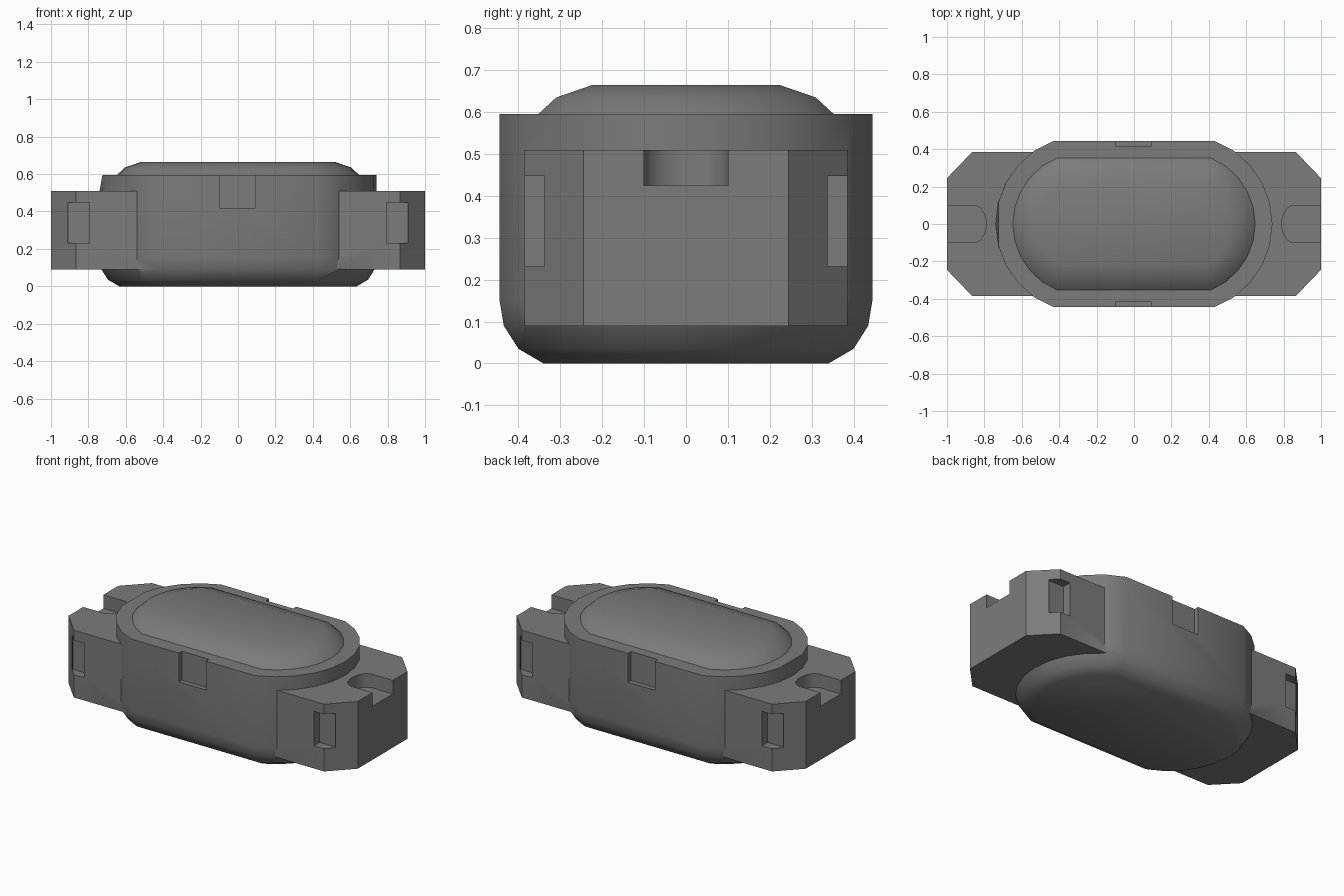
import bpy, bmesh, math

if "Cube" in bpy.data.objects:
    bpy.data.objects.remove(bpy.data.objects["Cube"], do_unlink=True)

grey = bpy.data.materials.new("mid grey")
grey.use_nodes = True
grey.diffuse_color = (0.2, 0.2, 0.2, 1)
grey.node_tree.nodes["Principled BSDF"].inputs["Base Color"].default_value = (0.2, 0.2, 0.2, 1)


def loft(name, rings):
    """Closed solid skinned through rings of equal point count, bottom to top."""
    bm = bmesh.new()
    loops = [[bm.verts.new(p) for p in ring] for ring in rings]
    n = len(loops[0])
    for low, high in zip(loops, loops[1:]):
        for i in range(n):
            j = (i + 1) % n
            bm.faces.new((low[i], low[j], high[j], high[i]))
    bm.faces.new(loops[0][::-1])
    bm.faces.new(loops[-1])
    bmesh.ops.recalc_face_normals(bm, faces=bm.faces)
    mesh = bpy.data.meshes.new(name)
    bm.to_mesh(mesh)
    bm.free()
    mesh.materials.append(grey)
    obj = bpy.data.objects.new(name, mesh)
    bpy.context.collection.objects.link(obj)
    return obj


def prism(name, outline, z0, z1):
    return loft(name, [[(x, y, z) for x, y in outline] for z in (z0, z1)])


def box(name, x0, x1, y0, y1, z0, z1):
    return prism(name, [(x0, y0), (x1, y0), (x1, y1), (x0, y1)], z0, z1)


def capsule(inset, z, steps=10):
    """Flat-sided oval with circular ends, shrunk by inset."""
    radius, half_width = 0.474 - inset, 0.445 - inset
    sweep = math.asin(half_width / radius)
    ring = []
    for side in (1, -1):
        for i in range(steps + 1):
            a = -sweep + 2 * sweep * i / steps
            ring.append((side * (0.266 + radius * math.cos(a)), side * radius * math.sin(a), z))
    return ring


def combine(target, other, operation):
    mod = target.modifiers.new(other.name, 'BOOLEAN')
    mod.operation, mod.object, mod.solver = operation, other, 'EXACT'
    other.hide_render = True
    bpy.context.view_layer.objects.active = target
    bpy.ops.object.modifier_apply(modifier=mod.name)
    bpy.data.objects.remove(other, do_unlink=True)


# Oval housing with rounded base and raised lid
profile = [(0.105, 0), (0.045, 0.035), (0.01, 0.09), (0, 0.15), (0, 0.51),
           (0, 0.595), (0.092, 0.595), (0.135, 0.635), (0.222, 0.665)]
rings = [capsule(inset, z) for inset, z in profile]
# Small slanted flat on one end of the rim
rings[5] = [(max(x, -0.725), y, z) for x, y, z in rings[5]]
housing = loft("housing", rings)

# Mounting block with chamfered corners
quarter = [(1, 0.245), (0.865, 0.385)]
outline = (quarter + [(-x, y) for x, y in quarter[::-1]]
           + [(-x, -y) for x, y in quarter] + [(x, -y) for x, y in quarter[::-1]])
combine(housing, prism("mounting_block", outline, 0.09, 0.51), 'UNION')

# Rim notches at front and back
for s in (-1, 1):
    combine(housing, box("rim_notch", -0.097, 0.09, *sorted((s * 0.415, s * 0.5)), 0.415, 0.62),
            'DIFFERENCE')

# Corner pockets and open-ended top slots on both ends
slot = [(1.1, 0.1), (0.85, 0.1), (0.82, 0.085), (0.8, 0.055), (0.79, 0.02)]
slot += [(x, -y) for x, y in slot[::-1]]
for sx in (-1, 1):
    for sy in (-1, 1):
        combine(housing, box("corner_pocket", *sorted((sx * 0.795, sx * 0.91)),
                             *sorted((sy * 0.33, sy * 0.5)), 0.232, 0.447), 'DIFFERENCE')
    combine(housing, prism("screw_slot", [(sx * x, y) for x, y in slot], 0.425, 0.6),
            'DIFFERENCE')

bpy.ops.object.select_all(action='DESELECT')
housing.select_set(True)
bpy.context.view_layer.objects.active = housing
bpy.ops.object.shade_smooth_by_angle(angle=math.radians(39))
